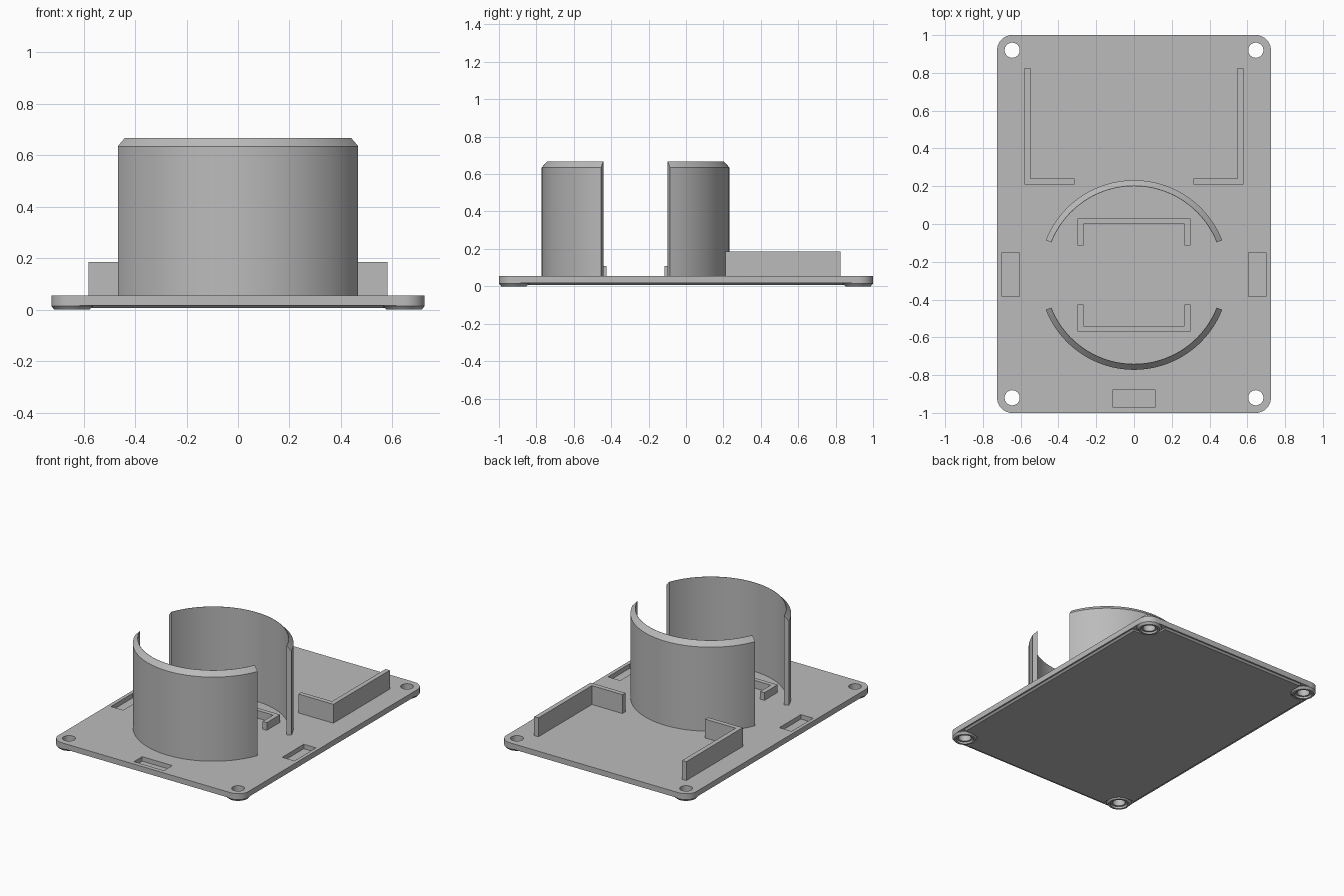
import bpy, bmesh, math
from mathutils import Matrix

if "Cube" in bpy.data.objects:
    bpy.data.objects.remove(bpy.data.objects["Cube"], do_unlink=True)

# Single grey plastic
grey = bpy.data.materials.new("grey plastic")
grey.use_nodes = True
grey.diffuse_color = (0.5, 0.5, 0.5, 1)
grey.node_tree.nodes["Principled BSDF"].inputs["Base Color"].default_value = (0.5, 0.5, 0.5, 1)

HOLE_X, HOLE_Y, HOLE_R, BOSS_R = 0.645, 0.92, 0.04, 0.08
CORNERS = [(sx * HOLE_X, sy * HOLE_Y) for sx in (-1, 1) for sy in (-1, 1)]
PLATE_Z0, PLATE_Z1 = 0.017, 0.055


def make_object(name, bm):
    bmesh.ops.recalc_face_normals(bm, faces=bm.faces)
    mesh = bpy.data.meshes.new(name)
    bm.to_mesh(mesh)
    bm.free()
    mesh.materials.append(grey)
    ob = bpy.data.objects.new(name, mesh)
    bpy.context.collection.objects.link(ob)
    return ob


def activate(ob):
    bpy.ops.object.select_all(action='DESELECT')
    ob.select_set(True)
    bpy.context.view_layer.objects.active = ob


def smooth(ob):
    activate(ob)
    bpy.ops.object.shade_smooth_by_angle(angle=math.radians(30))


def add_prism(bm, points, z0, z1):
    """Extrude an outline between two heights."""
    face = bm.faces.new([bm.verts.new((x, y, z0)) for x, y in points])
    new = bmesh.ops.extrude_face_region(bm, geom=[face])["geom"]
    for v in new:
        if isinstance(v, bmesh.types.BMVert):
            v.co.z = z1


def rect(x0, x1, y0, y1):
    return [(x0, y0), (x1, y0), (x1, y1), (x0, y1)]


def circle(cx, cy, r, n=48):
    return [(cx + r * math.cos(math.tau * i / n), cy + r * math.sin(math.tau * i / n))
            for i in range(n)]


def rounded_rect(hx, hy, r, n=10):
    pts = []
    for k, (sx, sy) in enumerate([(1, 1), (-1, 1), (-1, -1), (1, -1)]):
        for i in range(n + 1):
            a = math.pi / 2 * (k + i / n)
            pts.append((sx * (hx - r) + r * math.cos(a), sy * (hy - r) + r * math.sin(a)))
    return pts


def prism_object(name, points, z0, z1):
    bm = bmesh.new()
    add_prism(bm, points, z0, z1)
    return make_object(name, bm)


def cut(ob, shapes):
    """Subtract separate (outline, z0, z1) prisms from an object."""
    bm = bmesh.new()
    for shape in shapes:
        add_prism(bm, *shape)
    cutter = make_object("cutter", bm)
    cutter.hide_render = True
    mod = ob.modifiers.new("cut", 'BOOLEAN')
    mod.operation, mod.solver, mod.object = 'DIFFERENCE', 'EXACT', cutter
    activate(ob)
    bpy.ops.object.modifier_apply(modifier=mod.name)
    bpy.data.objects.remove(cutter, do_unlink=True)


# Base plate with screw holes and three shallow pockets
plate = prism_object("base_plate", rounded_rect(0.725, 1.0, 0.08), PLATE_Z0, PLATE_Z1)
pockets = [rect(-0.70, -0.607, -0.385, -0.15), rect(0.607, 0.70, -0.385, -0.15),
           rect(-0.115, 0.115, -0.97, -0.88)]
cut(plate, [(circle(x, y, HOLE_R), -0.1, 0.2) for x, y in CORNERS]
    + [(p, 0.024, 0.2) for p in pockets])
smooth(plate)

# Raised underside panel with bevelled rim, cleared around the corner bosses
bm = bmesh.new()
add_prism(bm, rect(-0.715, 0.715, -0.99, 0.99), PLATE_Z0, 0.006)
for v in bm.verts:
    if v.co.z < 0.01:
        v.co.x *= 0.703 / 0.715
        v.co.y *= 0.978 / 0.99
panel = make_object("underside_panel", bm)
clear = []
for x, y in CORNERS:
    sx, sy = math.copysign(1, x), math.copysign(1, y)
    # quarter-round notch open towards the plate corner
    notch = [(x + sx * 0.2, y + sy * 0.2), (x + sx * 0.2, y - sy * BOSS_R)]
    notch += [(x - sx * BOSS_R * math.sin(a), y - sy * BOSS_R * math.cos(a))
              for a in [math.pi / 2 * i / 12 for i in range(13)]]
    notch.append((x - sx * BOSS_R, y + sy * 0.2))
    clear.append((notch, -0.1, 0.1))
cut(panel, clear)
smooth(panel)

# Countersunk screw bosses, turned from a closed ring profile
ring = [(HOLE_R, PLATE_Z0 + 0.001), (BOSS_R, PLATE_Z0 + 0.001), (BOSS_R, 0.014),
        (0.068, 0.0), (0.055, 0.0), (0.052, 0.012), (HOLE_R, 0.012)]
for i, (cx, cy) in enumerate(CORNERS):
    bm = bmesh.new()
    verts = [bm.verts.new((r, 0, z)) for r, z in ring]
    edges = [bm.edges.new((verts[k], verts[(k + 1) % len(verts)])) for k in range(len(verts))]
    bmesh.ops.spin(bm, geom=verts + edges, cent=(0, 0, 0), axis=(0, 0, 1),
                   angle=math.tau, steps=48, use_duplicate=False)
    bmesh.ops.remove_doubles(bm, verts=bm.verts, dist=1e-5)
    bm.transform(Matrix.Translation((cx, cy, 0)))
    smooth(make_object(f"screw_boss_{i + 1}", bm))

# Two curved walls of a round holder, with an outward sloping rim
R_OUT, R_IN, CENTRE_Y, GAP = 0.502, 0.47, -0.27, math.radians(21.5)
section = [(R_IN, 0.05), (R_OUT, 0.05), (R_OUT, 0.635), (R_IN + 0.002, 0.668), (R_IN, 0.668)]
for name, start in (("back_holder_wall", GAP), ("front_holder_wall", GAP + math.pi)):
    bm = bmesh.new()
    face = bm.faces.new([bm.verts.new((r * math.cos(start), r * math.sin(start), z))
                         for r, z in section])
    cap = bm.faces.new([bm.verts.new(v.co) for v in face.verts])
    bmesh.ops.spin(bm, geom=[cap], cent=(0, 0, 0), axis=(0, 0, 1),
                   angle=math.pi - 2 * GAP, steps=48)
    bmesh.ops.remove_doubles(bm, verts=bm.verts, dist=1e-5)
    # keep one start cap only
    seen = set()
    for f in list(bm.faces):
        key = frozenset(v.index for v in f.verts)
        bm.verts.index_update()
        key = frozenset(v.index for v in f.verts)
        if key in seen:
            bm.faces.remove(f)
        else:
            seen.add(key)
    bm.transform(Matrix.Translation((0, CENTRE_Y, 0)))
    smooth(make_object(name, bm))

# Tall L-shaped corner rails at the back
for side, s in (("left", 1), ("right", -1)):
    outline = [(0.315, 0.21), (0.58, 0.21), (0.58, 0.825), (0.548, 0.825),
               (0.548, 0.242), (0.315, 0.242)]
    prism_object(f"{side}_corner_rail", [(s * x, y) for x, y in outline], 0.05, 0.185)

# Low U-shaped brackets inside the holder, mirrored about its centre
for name, s in (("back_bracket", 1), ("front_bracket", -1)):
    outline = [(-0.30, 0.155), (-0.30, 0.30), (0.30, 0.30), (0.30, 0.155),
               (0.268, 0.155), (0.268, 0.27), (-0.268, 0.27), (-0.268, 0.155)]
    prism_object(name, [(x, CENTRE_Y + s * y) for x, y in outline], 0.05, 0.108)
bpy.ops.object.select_all(action='DESELECT')
